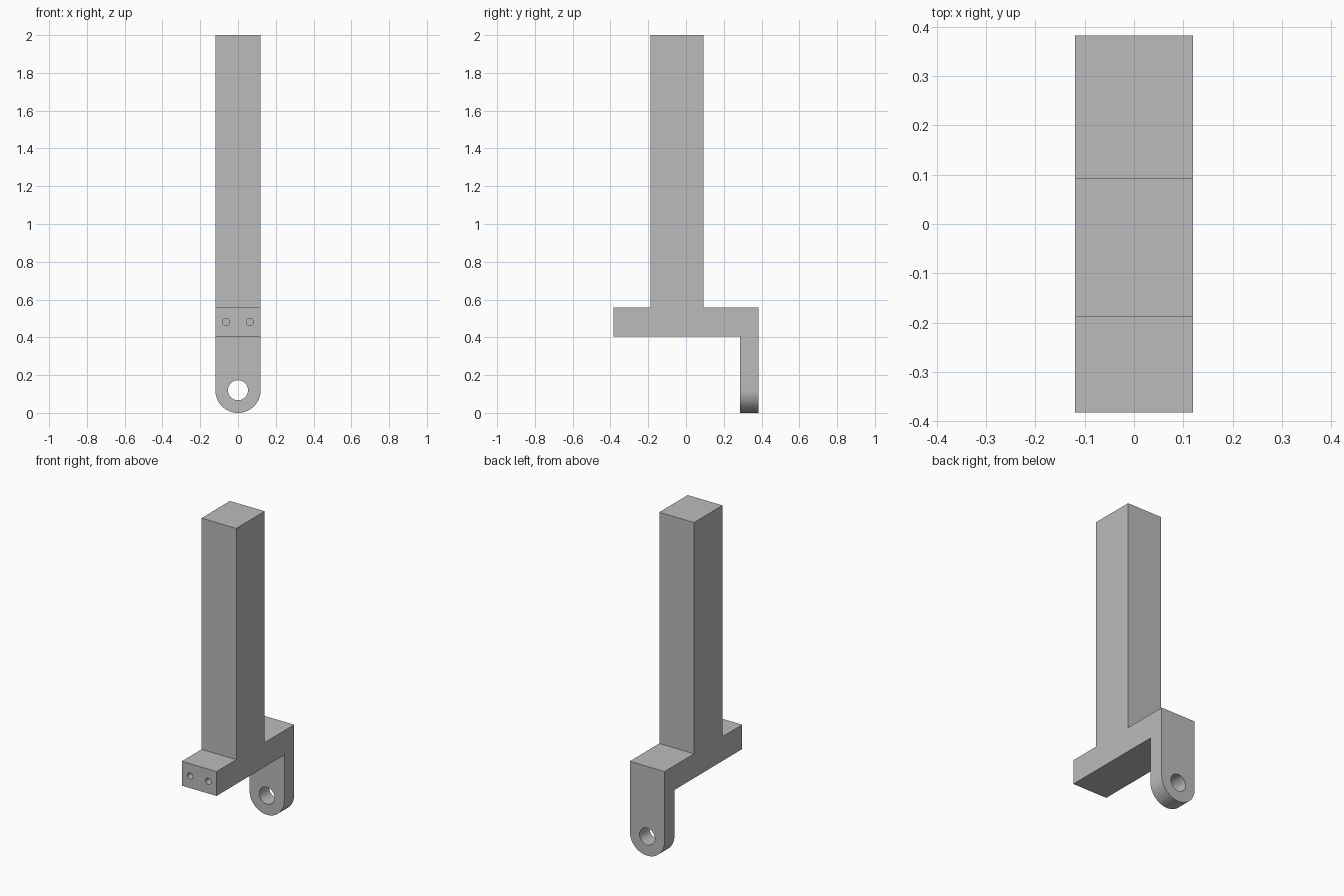
import bpy, bmesh
from math import sin, cos, pi, radians
from mathutils import Vector

cube = bpy.data.objects.get("Cube")
if cube:
    bpy.data.objects.remove(cube, do_unlink=True)

HALF_W = 0.12        # half width of the whole bracket
EYE_Z = 0.12         # centre of the lug eye and its rounded end

grey = bpy.data.materials.new("plain grey")
grey.use_nodes = True
colour = (0.5, 0.5, 0.5, 1)
grey.diffuse_color = colour
grey.node_tree.nodes["Principled BSDF"].inputs["Base Color"].default_value = colour


def prism(name, points, direction):
    """Extrude a closed outline of 3D points along a direction."""
    bm = bmesh.new()
    face = bm.faces.new([bm.verts.new(p) for p in points])
    grown = bmesh.ops.extrude_face_region(bm, geom=[face], use_keep_orig=True)
    verts = [g for g in grown["geom"] if isinstance(g, bmesh.types.BMVert)]
    bmesh.ops.translate(bm, verts=verts, vec=Vector(direction))
    bmesh.ops.recalc_face_normals(bm, faces=bm.faces)
    mesh = bpy.data.meshes.new(name)
    bm.to_mesh(mesh)
    bm.free()
    mesh.materials.append(grey)
    obj = bpy.data.objects.new(name, mesh)
    bpy.context.collection.objects.link(obj)
    return obj


def bore(name, x, z, radius, y0, y1, sides):
    """Round cutter running along y."""
    ring = [(x + radius * cos(2 * pi * i / sides), y0,
             z + radius * sin(2 * pi * i / sides)) for i in range(sides)]
    return prism(name, ring, (0, y1 - y0, 0))


def combine(target, cutter, operation):
    """Apply a boolean and discard the cutter."""
    cutter.hide_render = True
    mod = target.modifiers.new(cutter.name, "BOOLEAN")
    mod.operation = operation
    mod.solver = "EXACT"
    mod.object = cutter
    bpy.context.view_layer.objects.active = target
    bpy.ops.object.modifier_apply(modifier=mod.name)
    bpy.data.objects.remove(cutter, do_unlink=True)


# Side profile: post, cross arm and hanging lug, wider than needed
side = [(-0.383, 0.405), (0.285, 0.405), (0.285, -0.1), (0.383, -0.1),
        (0.383, 0.557), (0.092, 0.557), (0.092, 2), (-0.188, 2),
        (-0.188, 0.557), (-0.383, 0.557)]
bracket = prism("post_bracket", [(-0.3, y, z) for y, z in side], (0.6, 0, 0))

# Front silhouette trims the width and rounds the lug end
arc = [pi + pi * i / 40 for i in range(41)]
front = [(HALF_W * cos(a), -1, EYE_Z + HALF_W * sin(a)) for a in arc]
front += [(HALF_W, -1, 2.5), (-HALF_W, -1, 2.5)]
combine(bracket, prism("front_silhouette", front, (0, 2, 0)), "INTERSECT")

# Lug eye, and two blind screw holes in the arm's front end
combine(bracket, bore("lug_eye", 0, EYE_Z, 0.053, 0.2, 0.5, 48), "DIFFERENCE")
for x in (-0.063, 0.063):
    combine(bracket, bore("screw_hole", x, 0.481, 0.019, -0.5, -0.25, 24), "DIFFERENCE")

# Smooth the round surfaces, keep the edges crisp
bpy.ops.object.select_all(action="DESELECT")
bracket.select_set(True)
bpy.context.view_layer.objects.active = bracket
bpy.ops.object.shade_smooth_by_angle(angle=radians(30))
